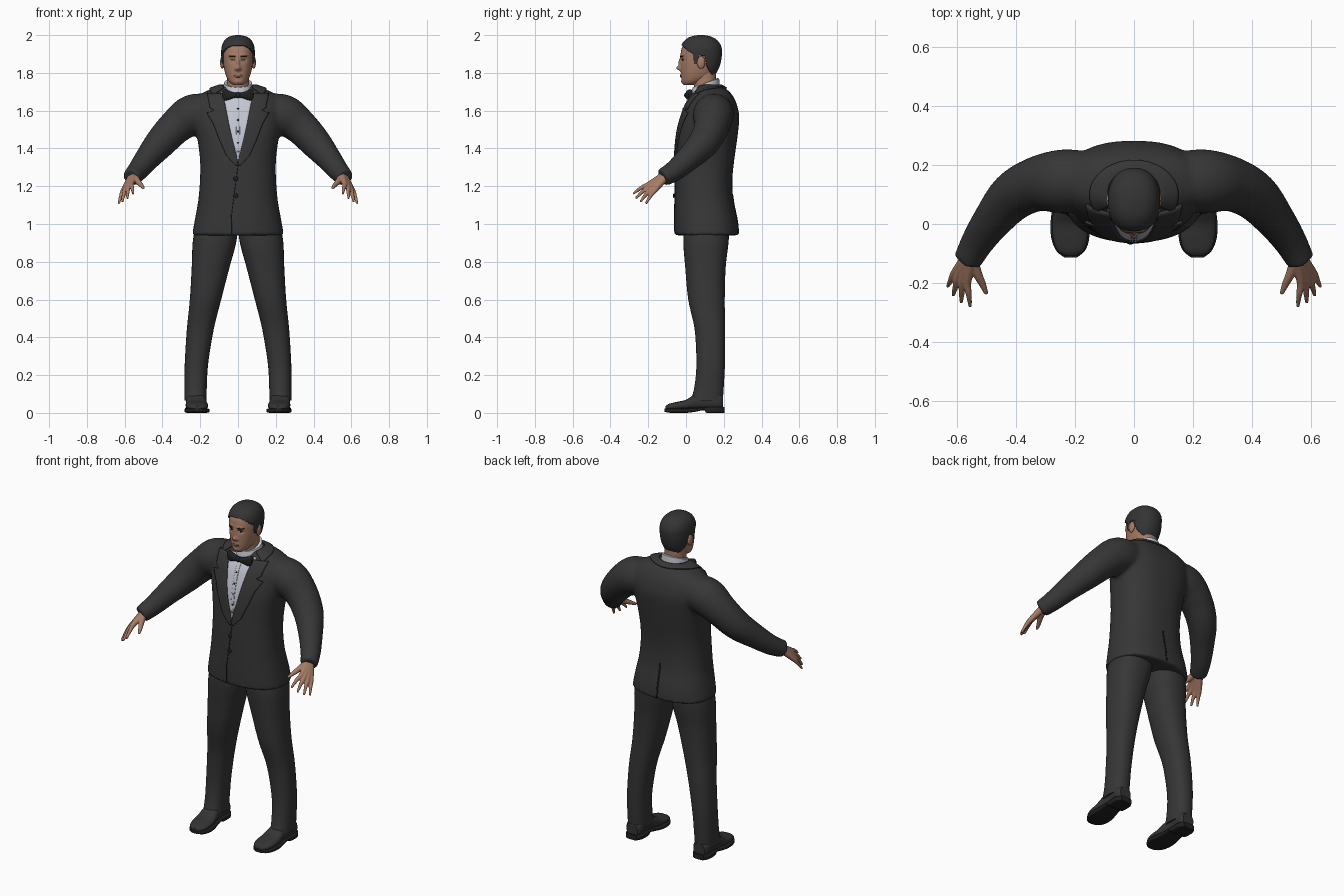
import bpy, bmesh, math
from mathutils import Vector
from mathutils.bvhtree import BVHTree

cube = bpy.data.objects.get("Cube")
if cube:
    bpy.data.objects.remove(cube)


def material(name, r, g, b):
    m = bpy.data.materials.new(name)
    m.use_nodes = True
    m.diffuse_color = (r, g, b, 1)
    m.node_tree.nodes["Principled BSDF"].inputs["Base Color"].default_value = (r, g, b, 1)
    return m


SUIT = material("suit cloth", .037, .037, .037)
TRIM = material("black trim", .015, .015, .016)
SHOE = material("shoe leather", .035, .034, .034)
SHIRT = material("shirt", .55, .57, .65)
SKIN = material("skin", .38, .2, .13)
LIPS = material("lips", .27, .12, .09)
HAIR = material("hair", .035, .034, .034)
EYE = material("eye white", .5, .45, .4)


def finish(name, bm, mat, mirror=False, recalc=True):
    if recalc:
        bmesh.ops.recalc_face_normals(bm, faces=bm.faces)
    me = bpy.data.meshes.new(name)
    bm.to_mesh(me)
    bm.free()
    me.materials.append(mat)
    me.shade_smooth()
    me.set_sharp_from_angle(angle=math.radians(50))
    ob = bpy.data.objects.new(name, me)
    bpy.context.scene.collection.objects.link(ob)
    if mirror:
        ob.modifiers.new("Mirror", 'MIRROR')
    return ob


def spline(keys, n):
    """Pass a smooth curve through tuples of numbers."""
    out = []
    for i in range(len(keys) - 1):
        quad = [keys[max(i - 1, 0)], keys[i], keys[i + 1], keys[min(i + 2, len(keys) - 1)]]
        for k in range(n):
            t = k / n
            out.append([.5 * (2 * b + (c - a) * t + (2 * a - 5 * b + 4 * c - d) * t * t
                              + (3 * b - a - 3 * c + d) * t ** 3) for a, b, c, d in zip(*quad)])
    return out + [list(keys[-1])]


def grid_mesh(rows, closed):
    bm = bmesh.new()
    vs = [[bm.verts.new(p) for p in row] for row in rows]
    n = len(rows[0])
    for a, b in zip(vs, vs[1:]):
        for j in range(n if closed else n - 1):
            k = (j + 1) % n
            bm.faces.new((a[j], a[k], b[k], b[j]))
    if closed:
        bm.faces.new(vs[0])
        bm.faces.new(vs[-1])
    return bm


def loft(name, axis, keys, mat, p=2.2, segs=40, n=5, mirror=False):
    """Keys: position on axis, centre, half width, low side, high side."""
    rows = []
    for a, c, h, lo, hi in spline(keys, n):
        row = []
        for j in range(segs):
            t = math.tau * j / segs
            u, v = [math.copysign(abs(f) ** (2 / p), f) for f in (math.cos(t), math.sin(t))]
            s, d = c + h * u, (lo + hi) / 2 + (hi - lo) / 2 * v
            row.append({'z': (s, d, a), 'y': (s, a, d), 'x': (a, d, s)}[axis])
        rows.append(row)
    return finish(name, grid_mesh(rows, True), mat, mirror)


def tube(name, keys, mat, segs=20, n=5, mirror=False):
    """Keys: x, y, z, radius."""
    pts = spline(keys, n)
    pos = [Vector(q[:3]) for q in pts]
    rows = []
    for i, q in enumerate(pts):
        t = (pos[min(i + 1, len(pos) - 1)] - pos[max(i - 1, 0)]).normalized()
        u = t.cross(Vector((0, 0, 1))).normalized()
        v = u.cross(t)
        angles = [math.tau * j / segs for j in range(segs)]
        rows.append([pos[i] + q[3] * (u * math.cos(a) + v * math.sin(a)) for a in angles])
    return finish(name, grid_mesh(rows, True), mat, mirror)


def fuse(name, parts, voxel, rounds, mat, mirror=False):
    """Blend overlapping parts into one smooth skin."""
    dg = bpy.context.evaluated_depsgraph_get()
    bm = bmesh.new()
    for o in parts:
        bm.from_mesh(o.evaluated_get(dg).to_mesh())
    for o in parts:
        bpy.data.objects.remove(o)
    ob = finish(name, bm, mat, recalc=False)
    rm = ob.modifiers.new("Remesh", 'REMESH')
    rm.mode, rm.voxel_size = 'VOXEL', voxel
    ob.modifiers.new("Smooth", 'SMOOTH').iterations = rounds
    dg = bpy.context.evaluated_depsgraph_get()
    me = bpy.data.meshes.new_from_object(ob.evaluated_get(dg))
    bpy.data.objects.remove(ob)
    bm = bmesh.new()
    bm.from_mesh(me)
    for f in bm.faces:
        f.material_index = 0
    return finish(name, bm, mat, mirror)


def tree(ob):
    return BVHTree.FromPolygons([v.co for v in ob.data.vertices], [p.vertices for p in ob.data.polygons])


def drape(name, bvh, pairs, ray, mat, off=.003, thick=.005, cols=8, n=5, mirror=False):
    """Project a strip between two edge lines onto a surface."""
    ray, rows = Vector(ray), []
    for i in range((len(pairs) - 1) * n + 1):
        k = min(i // n, len(pairs) - 2)
        a, b = [Vector(pairs[k][e]).lerp(Vector(pairs[k + 1][e]), i / n - k) for e in (0, 1)]
        row = []
        for j in range(cols + 1):
            q = a.lerp(b, j / cols)
            hit = bvh.ray_cast(q, ray)[0] or bvh.find_nearest(q + ray)[0]
            row.append(hit - ray * off)
        rows.append(row)
    ob = finish(name, grid_mesh(rows, False), mat)
    s = ob.modifiers.new("Thickness", 'SOLIDIFY')
    s.thickness, s.offset = thick, 0
    if mirror:
        ob.modifiers.new("Mirror", 'MIRROR')
    return ob


def front(rows):
    return [((x0, -1, z), (x1, -1, z)) for z, x0, x1 in rows]


def ball(name, centre, size, mat, mirror=False):
    bm = bmesh.new()
    bmesh.ops.create_uvsphere(bm, u_segments=20, v_segments=12, radius=1)
    for v in bm.verts:
        v.co = Vector(c + s * q for c, s, q in zip(centre, size, v.co))
    return finish(name, bm, mat, mirror)


FWD, BACK, DOWN = (0, 1, 0), (0, -1, 0), (0, 0, -1)

# Jacket: body and sleeves blended together
body = loft("body", 'z', [
    (.94, 0, .243, -.06, .28), (1.02, 0, .229, -.062, .272), (1.12, 0, .211, -.06, .252),
    (1.22, 0, .202, -.058, .245), (1.32, 0, .2, -.055, .253), (1.42, 0, .21, -.05, .267),
    (1.5, 0, .225, -.04, .277), (1.57, 0, .235, -.022, .282), (1.63, 0, .235, 0, .27),
    (1.675, 0, .215, .028, .25), (1.705, 0, .165, .047, .225), (1.728, 0, .1, .062, .19)],
    SUIT, p=2.4, segs=64)
sleeve = tube("sleeve", [
    (.13, .15, 1.59, .095), (.24, .145, 1.578, .108), (.33, .135, 1.515, .093), (.41, .093, 1.43, .083),
    (.48, .012, 1.347, .067), (.53, -.06, 1.283, .056), (.565, -.125, 1.245, .048)], SUIT, 32, mirror=True)
jacket = fuse("jacket", [body, sleeve], .011, 4, SUIT)
chest = tree(jacket)

# Shirt front, lapels, collar, seams and buttons
drape("shirt_front", chest, front([(1.33, -.003, .003), (1.45, -.04, .04), (1.58, -.065, .065),
                                   (1.7, -.09, .09)]), FWD, SHIRT, .002, .004)
drape("shirt_placket", chest, front([(1.38, -.008, .008), (1.68, -.012, .012)]), FWD, SHIRT, .005, .003, n=16)
drape("lapel", chest, front([
    (1.31, 0, .012), (1.36, .006, .06), (1.45, .03, .1), (1.53, .048, .13), (1.588, .059, .165),
    (1.6, .062, .125), (1.615, .064, .148), (1.69, .08, .162)]), FWD, SUIT, .006, .009, mirror=True)
arc = [math.radians(a) for a in range(-30, 211, 8)]
drape("jacket_collar", chest, [((.088 * math.cos(a), .105 + .08 * math.sin(a), 3),
                                (.15 * math.cos(a), .1 + .115 * math.sin(a), 3)) for a in arc],
      DOWN, SUIT, .006, .009, n=2)
drape("front_seam", chest, front([(1.31, -.002, .002), (1.05, -.036, -.032), (.95, -.037, -.033)]),
      FWD, TRIM, .001, .003, 1, 16)
drape("back_vent", chest, [((-.004, 1, z), (.004, 1, z)) for z in (.95, 1.15)], BACK, TRIM, .001, .003, 1, 16)


def stud(name, x, z, r):
    hit = chest.ray_cast(Vector((x, -1, z)), Vector(FWD))[0]
    ball(name, hit - Vector((0, .005, 0)), (r, .005, r), TRIM)


for i, z in enumerate((1.24, 1.15)):
    stud(f"jacket_button_{i + 1}", -.012, z, .012)
for i in range(4):
    stud(f"shirt_stud_{i + 1}", 0, 1.43 + .06 * i, .005)

# Shirt collar, higher at the nape
ring = [math.tau * j / 40 for j in range(40)]
rows = [[(r * math.cos(a), .105 + r * .95 * math.sin(a), z + tilt * math.sin(a)) for a in ring]
        for r, z, tilt in ((.082, 1.685, .005), (.078, 1.72, .015), (.074, 1.747, .024), (.064, 1.748, .024))]
finish("shirt_collar", grid_mesh(rows, True), SHIRT)

# Bow tie
loft("bow_wing", 'x', [(.005, 1.682, .012, -.004, .026), (.025, 1.682, .016, -.006, .028),
                       (.05, 1.682, .025, -.002, .032), (.07, 1.683, .03, .006, .036),
                       (.081, 1.683, .024, .014, .036)], TRIM, 2.6, 24, mirror=True)
ball("bow_knot", (0, .008, 1.682), (.016, .018, .016), TRIM)

# Trousers
loft("trouser_leg", 'z', [
    (.065, .225, .058, .025, .195), (.14, .224, .059, .045, .2), (.26, .22, .062, .055, .206),
    (.44, .2, .071, .046, .207), (.6, .172, .083, .012, .205), (.77, .145, .1, -.004, .21),
    (.9, .125, .115, -.014, .225), (1, .112, .112, -.01, .23)], SUIT, 2.3, mirror=True)

# Shoes: upper and sole with a raised heel
loft("shoe_upper", 'y', [
    (-.108, .215, .02, .015, .036), (-.09, .215, .045, .015, .048), (-.05, .216, .058, .015, .058),
    (0, .219, .058, .015, .07), (.05, .222, .052, .015, .1), (.11, .224, .047, .015, .115),
    (.17, .225, .05, .015, .11), (.197, .225, .036, .015, .095)], SHOE, 2.4, mirror=True)
loft("shoe_sole", 'y', [
    (-.113, .215, .022, .006, .022), (-.09, .215, .049, .001, .024), (-.05, .216, .064, 0, .025),
    (0, .219, .064, 0, .025), (.05, .222, .056, .006, .027), (.095, .223, .052, .014, .03),
    (.11, .224, .053, 0, .031), (.17, .225, .055, 0, .032), (.203, .225, .036, 0, .032)],
    TRIM, 5, mirror=True)

# Hands: fingers run back to the wrist and blend into a palm
bases = [(.565, -.195, 1.212), (.581, -.19, 1.2), (.596, -.18, 1.188), (.607, -.165, 1.178)]
tips = [(.555, -.28, 1.16), (.586, -.267, 1.135), (.613, -.242, 1.117), (.632, -.212, 1.108)]
fingers = []
for b, t in zip(bases, tips):
    mid = tuple((p + q) / 2 for p, q in zip(b, t))
    wrist = (.556 + (b[0] - .587) * .4, -.112, 1.252 + (b[2] - 1.195) * .4)
    fingers.append(tube("finger", [wrist + (.022,), b + (.014,), mid[:2] + (mid[2] + .005, .0105),
                                   t + (.006,)], SKIN, 14))
fingers.append(tube("thumb", [(.55, -.115, 1.252, .02), (.53, -.17, 1.225, .016),
                              (.513, -.205, 1.206, .012), (.5, -.237, 1.19, .007)], SKIN, 14))
fuse("hand", fingers, .004, 2, SKIN, mirror=True)

# Neck and head
loft("neck", 'z', [(1.68, 0, .062, .045, .165), (1.75, 0, .059, .04, .16), (1.83, 0, .06, .03, .16)], SKIN)
head = loft("head", 'z', [
    (1.736, 0, .026, -.012, .045), (1.752, 0, .046, -.02, .085), (1.78, 0, .062, -.025, .135),
    (1.82, 0, .073, -.027, .163), (1.86, 0, .079, -.028, .177), (1.9, 0, .081, -.028, .182),
    (1.935, 0, .079, -.021, .18), (1.965, 0, .067, -.003, .162), (1.984, 0, .044, .026, .132),
    (1.992, 0, .012, .062, .096)], SKIN, 2.25, 128, 8)
bumps = [(0, 1.825, .012, .013, .022), (0, 1.855, .008, .022, .012), (0, 1.785, .022, .009, .005),
         (0, 1.752, .022, .012, .005)]
for s in (-1, 1):
    bumps += [(s * .031, 1.868, .015, .01, -.007), (s * .03, 1.892, .02, .008, .004),
              (s * .012, 1.82, .007, .007, .006)]
for v in head.data.vertices:
    if v.co.y < .06:
        v.co.y -= sum(d * math.exp(-((v.co.x - x) / sx) ** 2 - ((v.co.z - z) / sz) ** 2)
                      for x, z, sx, sz, d in bumps)
ball("ear", (.084, .08, 1.855), (.011, .022, .033), SKIN, mirror=True)

# Hair: shell over the part of the head above the hairline
HAIRLINE = [(-.03, 1.948), (-.012, 1.942), (.012, 1.918), (.04, 1.9), (.045, 1.85), (.066, 1.85),
            (.072, 1.893), (.1, 1.89), (.112, 1.83), (.14, 1.785), (.3, 1.775)]


def hairline(y):
    for (a, za), (b, zb) in zip(HAIRLINE, HAIRLINE[1:]):
        if y < b:
            return za + (zb - za) * max(0, (y - a) / (b - a))
    return HAIRLINE[-1][1]


bm = bmesh.new()
bm.from_mesh(head.data)
bare = [f for f in bm.faces if f.calc_center_median().z < hairline(f.calc_center_median().y)]
bmesh.ops.delete(bm, geom=bare, context='FACES')
hair = finish("hair", bm, HAIR, recalc=False)
shell = hair.modifiers.new("Thickness", 'SOLIDIFY')
shell.thickness, shell.offset = .008, 1

# Face details
face = tree(head)
for name, rows, mat, off in (
        ("eye", [(1.863, .024, .037), (1.867, .019, .043), (1.871, .023, .039)], EYE, .001),
        ("iris", [(1.863, .028, .034), (1.871, .028, .034)], TRIM, .002),
        ("upper_lash", [(1.871, .019, .043), (1.874, .02, .042)], TRIM, .002),
        ("eyebrow", [(1.885, .014, .045), (1.892, .016, .052)], HAIR, .002)):
    drape(name, face, front(rows), FWD, mat, off, .002, 8, 2, True)
drape("lips", face, front([(1.777, -.01, .01), (1.784, -.024, .024), (1.791, -.01, .01)]), FWD, LIPS, .001, .002)
